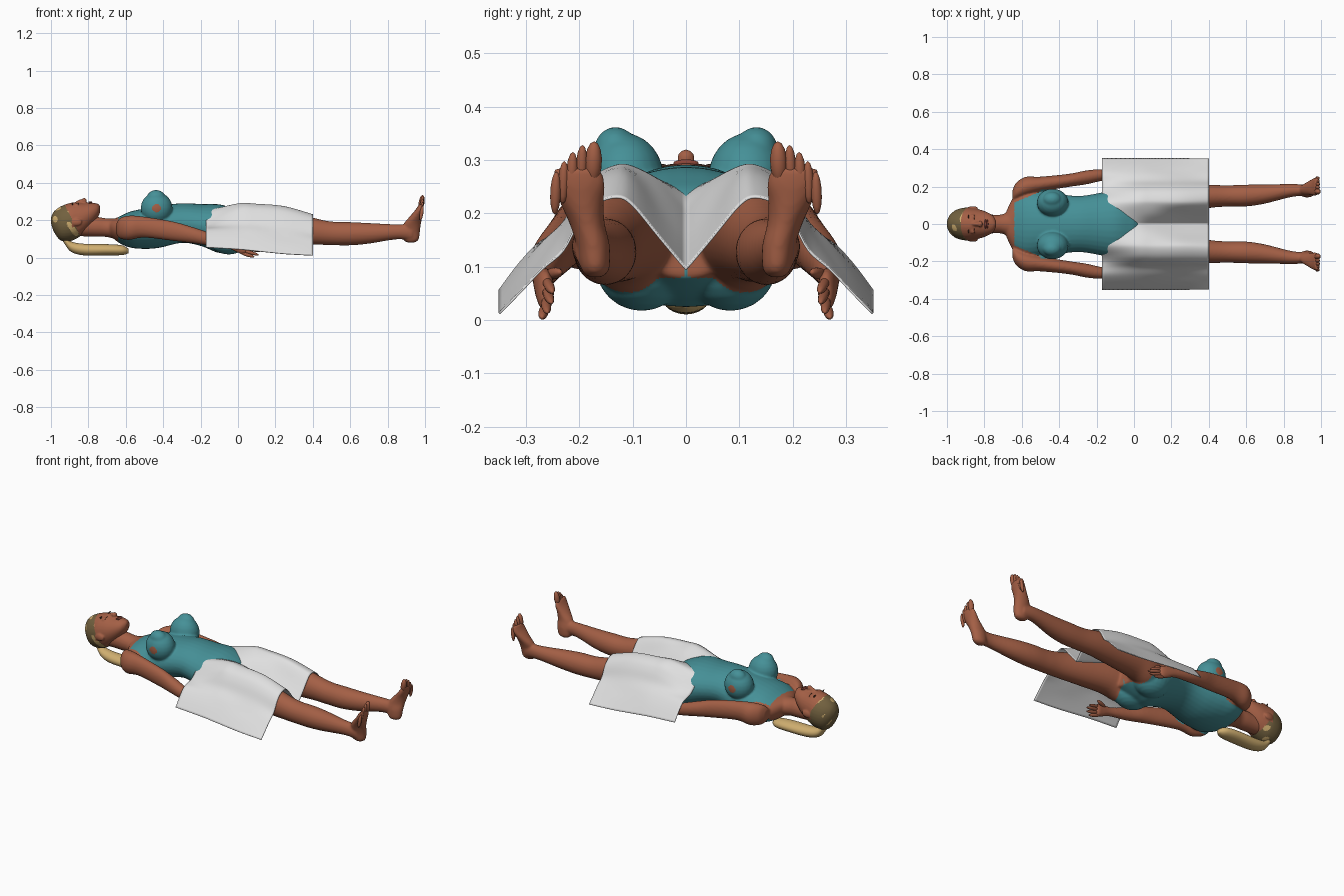
import bpy, bmesh, math
from mathutils import Vector, Matrix

if "Cube" in bpy.data.objects:
    bpy.data.objects.remove(bpy.data.objects["Cube"])


def mat(name, r, g, b):
    m = bpy.data.materials.new(name)
    m.diffuse_color = (r, g, b, 1)
    m.use_nodes = True
    m.node_tree.nodes["Principled BSDF"].inputs["Base Color"].default_value = m.diffuse_color
    return m


SKIN = mat("skin", 0.37, 0.115, 0.06)
TEAL = mat("teal_fabric", 0.06, 0.28, 0.31)
WHITE = mat("white_cloth", 0.74, 0.74, 0.74)
CAP = mat("olive_scalp", 0.17, 0.12, 0.05)
BLOND = mat("blond_hair", 0.62, 0.42, 0.16)
DARK = mat("dark_brown", 0.06, 0.025, 0.015)
LIP = mat("lip_brown", 0.25, 0.06, 0.04)


def spline(rows, n):
    """Smooth curve through rows of numbers, n steps per span."""
    out = []
    for i in range(len(rows) - 1):
        a, b = rows[max(i - 1, 0)], rows[i]
        c, d = rows[i + 1], rows[min(i + 2, len(rows) - 1)]
        for k in range(n):
            t = k / n
            out.append([0.5 * (2*q + (r - p)*t + (2*p - 5*q + 4*r - s)*t*t + (3*q - p - 3*r + s)*t**3)
                        for p, q, r, s in zip(a, b, c, d)])
    return out + [list(rows[-1])]


def make(name, bm, *mats):
    bmesh.ops.recalc_face_normals(bm, faces=bm.faces)
    me = bpy.data.meshes.new(name)
    bm.to_mesh(me)
    bm.free()
    for m in mats:
        me.materials.append(m)
    me.polygons.foreach_set("use_smooth", [True] * len(me.polygons))
    ob = bpy.data.objects.new(name, me)
    bpy.context.collection.objects.link(ob)
    return ob


def tube(bm, rows, axis="X", n=6, sides=32):
    """Loft ellipses: rows are (x, y, z, radius a, radius b)."""
    rings = []
    for x, y, z, a, b in spline(rows, n):
        ring = []
        for k in range(sides):
            c, s = math.cos(math.tau*k/sides), math.sin(math.tau*k/sides)
            off = Vector((0, a*c, b*s)) if axis == "X" else Vector((a*c, b*s, 0))
            ring.append(bm.verts.new(Vector((x, y, z)) + off))
        rings.append(ring)
    for p, q in zip(rings, rings[1:]):
        for k in range(sides):
            j = (k + 1) % sides
            bm.faces.new((p[k], p[j], q[j], q[k]))
    bm.faces.new(rings[0])
    bm.faces.new(rings[-1])


def ball(bm, c, r, rot=None, seg=24):
    m = Matrix.Translation(c) @ (rot or Matrix()) @ Matrix.Diagonal((*r, 1))
    bmesh.ops.create_uvsphere(bm, u_segments=seg, v_segments=seg // 2, radius=1, matrix=m)


def digit(bm, a, b, r):
    """Rounded finger or toe from a to b."""
    a, b = Vector(a), Vector(b)
    rot = (b - a).to_track_quat("Z", "Y").to_matrix().to_4x4()
    ball(bm, (a + b) / 2, (r, r, (b - a).length / 2), rot, 14)


def fuse(ob, voxel, rule):
    """Merge overlapping forms into one skin and colour faces by a rule."""
    m = ob.modifiers.new("merge", "REMESH")
    m.mode, m.voxel_size, m.use_smooth_shade = "VOXEL", voxel, True
    s = ob.modifiers.new("soften", "SMOOTH")
    s.factor, s.iterations = 0.5, 6
    ev = ob.evaluated_get(bpy.context.evaluated_depsgraph_get())
    me = bpy.data.meshes.new_from_object(ev)
    mats = list(ob.data.materials)
    ob.modifiers.clear()
    ob.data = me
    me.materials.clear()
    for k in mats:
        me.materials.append(k)
    for p in me.polygons:
        p.use_smooth = True
        p.material_index = rule(*p.center)


# Body: torso, neck, breasts, hips, arms, palms, legs, feet
bm = bmesh.new()
tube(bm, [(-.69, 0, .165, .05, .035), (-.645, 0, .15, .14, .065), (-.58, 0, .15, .178, .095),
          (-.5, 0, .155, .172, .108), (-.42, 0, .165, .163, .112), (-.3, 0, .185, .15, .106),
          (-.2, 0, .175, .163, .112), (-.1, 0, .155, .185, .13), (-.03, 0, .15, .18, .113),
          (.02, 0, .145, .14, .09), (.07, 0, .125, .07, .045)])
tube(bm, [(-.86, 0, .165, .05, .05), (-.76, 0, .165, .05, .053), (-.7, 0, .16, .053, .05),
          (-.62, 0, .15, .09, .06)])
for s in (1, -1):
    ball(bm, (-.435, s*.115, .265), (.085, .074, .085))
    ball(bm, (-.438, s*.132, .32), (.05, .04, .042))
    ball(bm, (-.05, s*.083, .105), (.11, .088, .088))
    tube(bm, [(-.65, s*.15, .155, .03, .03), (-.63, s*.175, .157, .045, .055), (-.58, s*.2, .16, .052, .065),
              (-.5, s*.213, .163, .04, .056), (-.35, s*.233, .142, .035, .052), (-.25, s*.25, .122, .037, .044),
              (-.17, s*.262, .103, .031, .037), (-.06, s*.268, .077, .02, .026), (0, s*.266, .062, .018, .037),
              (.03, s*.263, .053, .016, .038), (.045, s*.262, .05, .008, .03)])
    tube(bm, [(-.1, s*.09, .155, .07, .08), (0, s*.105, .16, .088, .112), (.1, s*.115, .17, .089, .1),
              (.25, s*.132, .163, .077, .092), (.4, s*.147, .142, .062, .072), (.5, s*.15, .13, .057, .063),
              (.6, s*.152, .128, .058, .062), (.7, s*.16, .13, .051, .055), (.85, s*.18, .138, .034, .04),
              (.93, s*.178, .135, .03, .045)])
    tube(bm, [(.925, s*.17, .08, .015, .012), (.925, s*.17, .095, .04, .026), (.927, s*.174, .14, .046, .031),
              (.932, s*.185, .18, .046, .033), (.952, s*.195, .22, .034, .041), (.97, s*.2, .255, .022, .049),
              (.98, s*.204, .285, .013, .044)], "Z")


def body_rule(x, y, z):
    y = abs(y)
    if x < -.64 or y > (.185 if x < -.2 else .212):
        return 0
    if x < -.5 and y > (.115 + (x + .64)*.42 if z > .16 else .165):
        return 0
    cut = .05 - .9*max(0, y - .03) if z > .11 else .07 - .35*y
    return 1 if x < cut else 0


fuse(make("body", bm, SKIN, TEAL), .006, body_rule)

# Toes and fingers
for s, side in ((1, "left"), (-1, "right")):
    bm = bmesh.new()
    for y, top, r in ((.172, .335, .016), (.194, .328, .011), (.212, .315, .011), (.228, .298, .01), (.243, .278, .01)):
        digit(bm, (.975, s*(y + .003), top - .08), (.988, s*y, top), r)
    make(side + "_toes", bm, SKIN)
    bm = bmesh.new()
    for z, x1, y1, z1 in ((.078, .1, .25, .052), (.06, .118, .252, .032), (.042, .112, .26, .014), (.026, .088, .27, .004)):
        digit(bm, (.012, s*.264, z), (x1, s*y1, z1), .0095)
    digit(bm, (-.02, s*.26, .085), (.055, s*.235, .09), .011)
    make(side + "_fingers", bm, SKIN)

# Head with nose, ears and painted scalp
bm = bmesh.new()
tube(bm, [(-1, 0, .2, .015, .015), (-.985, 0, .193, .048, .053), (-.95, 0, .183, .076, .09),
          (-.9, 0, .19, .088, .102), (-.86, 0, .2, .084, .096), (-.82, 0, .213, .076, .08),
          (-.78, 0, .234, .061, .06), (-.752, 0, .25, .042, .038), (-.738, 0, .258, .018, .018)])
tilt = Matrix.Rotation(math.radians(-16), 4, "Y")
ball(bm, (-.84, 0, .298), (.034, .011, .014), tilt)
ball(bm, (-.822, 0, .304), (.013, .017, .016))
ball(bm, (-.755, 0, .275), (.016, .02, .014))
for s in (1, -1):
    ball(bm, (-.862, s*.086, .19), (.028, .009, .02))
    ball(bm, (-.862, s*.034, .28), (.013, .019, .011))


def head_rule(x, y, z):
    if x > -.92 + (.27 - z)*.5 or (abs(y) > .083 and x > -.888):
        return 0
    return 2 if math.sin(55*x + 40*z) * math.sin(48*y + 30*z + 1) > .55 else 1


fuse(make("head", bm, SKIN, CAP, BLOND), .0045, head_rule)

# Face details
for s, side in ((1, "left"), (-1, "right")):
    bm = bmesh.new()
    ball(bm, (-.884, s*.034, .283), (.003, .02, .007), Matrix.Rotation(s*.35, 4, "X"), 12)
    make(side + "_eyebrow", bm, DARK)
    bm = bmesh.new()
    ball(bm, (-.855, s*.034, .286), (.002, .016, .005), Matrix.Rotation(-s*.3, 4, "X"), 12)
    make(side + "_lash_line", bm, DARK)
bm = bmesh.new()
for x in (-.794, -.785):
    ball(bm, (x, 0, .294), (.006, .024, .007), None, 16)
make("lips", bm, LIP)

# Ponytail lying under the neck
bm = bmesh.new()
tube(bm, [(-.945, 0, .12, .015, .015), (-.925, 0, .095, .024, .025), (-.89, 0, .058, .032, .028),
          (-.82, 0, .043, .04, .031), (-.7, 0, .042, .045, .03), (-.62, 0, .04, .037, .026),
          (-.585, 0, .036, .012, .012)])
make("ponytail", bm, BLOND)

# Cloth draped over hips, thighs and wrists (heights across half the width)
ys = (0, .05, .1, .13, .17, .2, .23, .27, .31, .35)
drape = [(-.17, .245, .25, .25, .235, .19, .168, .16, .148, .108, .055),
         (0, .235, .262, .285, .285, .262, .225, .18, .145, .1, .045),
         (.1, .2, .25, .28, .285, .267, .232, .18, .14, .09, .035),
         (.25, .145, .2, .262, .272, .255, .22, .165, .115, .07, .02),
         (.4, .095, .155, .215, .23, .217, .185, .13, .095, .053, .012)]
bm = bmesh.new()
grid = []
for row in spline(drape, 8):
    half = spline(list(zip(ys, row[1:])), 4)
    line = [(-y, z) for y, z in reversed(half[1:])] + half
    grid.append([bm.verts.new((row[0], y, z)) for y, z in line])
for p, q in zip(grid, grid[1:]):
    for k in range(len(p) - 1):
        bm.faces.new((p[k], q[k], q[k + 1], p[k + 1]))
cloth = make("cloth", bm, WHITE)
thick = cloth.modifiers.new("thickness", "SOLIDIFY")
thick.thickness, thick.offset = .004, 0
